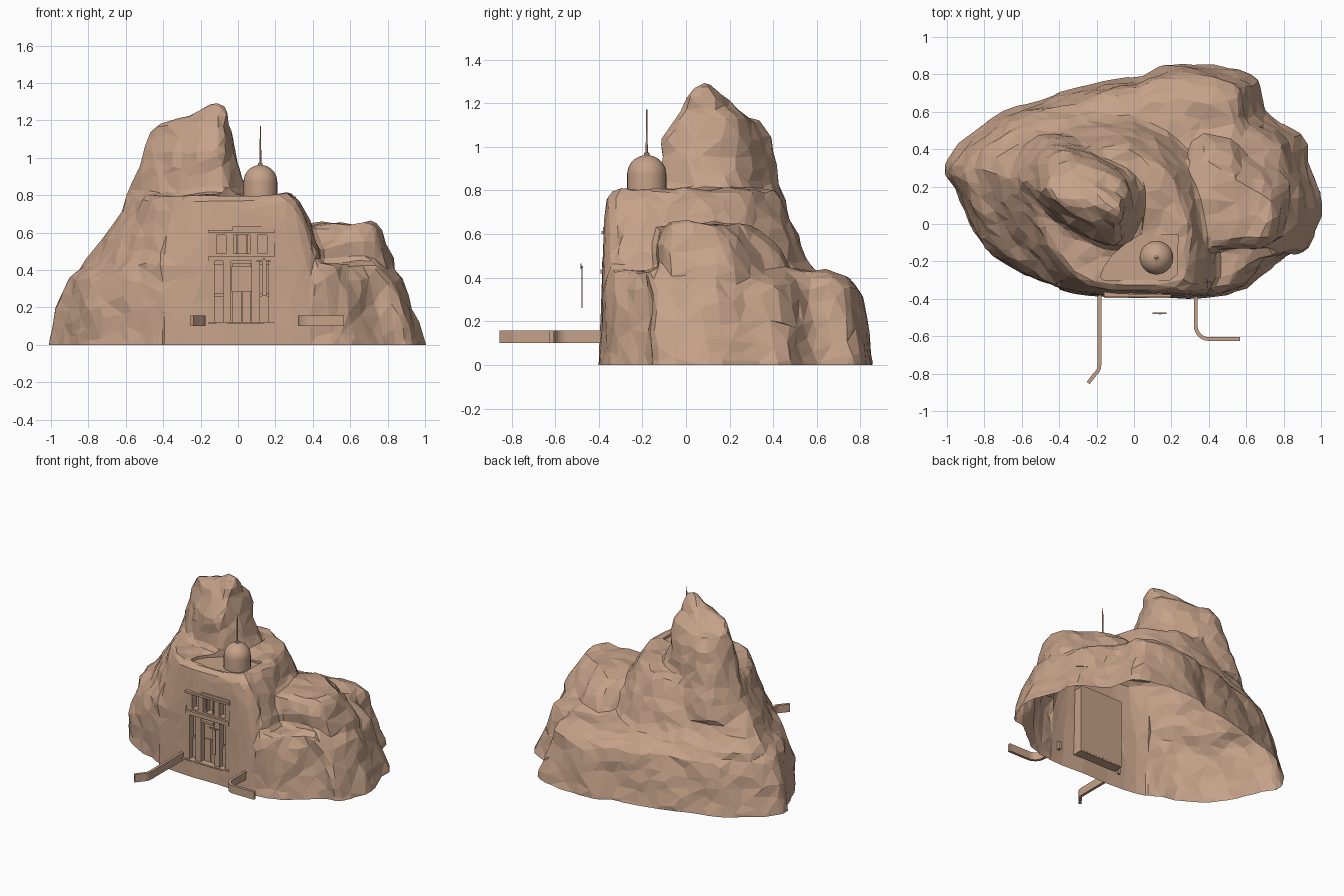
import bpy, bmesh, math
from mathutils import Vector, noise

if "Cube" in bpy.data.objects:
    bpy.data.objects.remove(bpy.data.objects["Cube"])

stone = bpy.data.materials.new("brown stone")
stone.diffuse_color = (0.56, 0.36, 0.25, 1)
stone.use_nodes = True
stone.node_tree.nodes["Principled BSDF"].inputs["Base Color"].default_value = stone.diffuse_color


def add_object(name, bm, mat=stone):
    bmesh.ops.recalc_face_normals(bm, faces=bm.faces)
    me = bpy.data.meshes.new(name)
    bm.to_mesh(me)
    bm.free()
    ob = bpy.data.objects.new(name, me)
    bpy.context.collection.objects.link(ob)
    me.materials.append(mat)
    return ob


def apply_modifiers(ob):
    dg = bpy.context.evaluated_depsgraph_get()
    me = bpy.data.meshes.new_from_object(ob.evaluated_get(dg))
    ob.modifiers.clear()
    ob.data = me


def loft(bm, rings):
    loops = [[bm.verts.new(p) for p in r] for r in rings]
    n = len(loops[0])
    for a, b in zip(loops, loops[1:]):
        for i in range(n):
            j = (i + 1) % n
            bm.faces.new((a[i], a[j], b[j], b[i]))
    bm.faces.new(loops[0][::-1])
    bm.faces.new(loops[-1])


def smooth_outline(pts, steps=3):
    out, n = [], len(pts)
    for i in range(n):
        a, b, c, d = (Vector(pts[(i + k) % n]) for k in (-1, 0, 1, 2))
        for s in range(steps):
            t = s / steps
            out.append(0.5 * (2 * b + (c - a) * t + (2 * a - 5 * b + 4 * c - d) * t * t
                              + (3 * b - a - 3 * c + d) * t ** 3))
    return out


def lump(bm, outline, levels):
    """Loft an outline, fitted at each level to (z, x0, x1, y0, y1)."""
    pts = smooth_outline(outline)
    xs, ys = [p[0] for p in pts], [p[1] for p in pts]
    ax, bx, ay, by = min(xs), max(xs), min(ys), max(ys)
    loft(bm, [[(x0 + (p[0] - ax) / (bx - ax) * (x1 - x0),
                y0 + (p[1] - ay) / (by - ay) * (y1 - y0), z) for p in pts]
              for z, x0, x1, y0, y1 in levels])


def box(bm, x0, x1, y0, y1, z0, z1):
    loft(bm, [[(x0, y0, z), (x1, y0, z), (x1, y1, z), (x0, y1, z)] for z in (z0, z1)])


# Rock: four overlapping lumps, fused and faceted
bm = bmesh.new()
skirt = [(-1, .33), (-.96, .18), (-.88, 0), (-.75, -.18), (-.5, -.31), (-.33, -.375),
         (-.1, -.395), (.15, -.395), (.38, -.4), (.6, -.345), (.72, -.25), (.82, -.17),
         (.94, -.14), (1, .1), (.95, .28), (.89, .47), (.7, .6), (.66, .77), (.55, .83),
         (.3, .86), (.13, .84), (.04, .79), (-.15, .765), (-.4, .7), (-.62, .63), (-.85, .5)]
lump(bm, skirt, [(-.1, -1.02, 1.03, -.402, .87), (0, -1, 1, -.4, .86),
                 (.2, -.965, .93, -.392, .82), (.35, -.9, .87, -.387, .79),
                 (.39, -.86, .84, -.383, .76), (.43, -.78, .79, -.375, .66)])
upper = [(-.86, .3), (-.76, .05), (-.6, -.19), (-.42, -.33), (-.2, -.38), (.1, -.385),
         (.38, -.38), (.45, -.25), (.42, .08), (.3, .38), (.05, .55), (-.2, .6),
         (-.5, .56), (-.75, .46)]
lump(bm, upper, [(.1, -.85, .45, -.38, .6), (.42, -.84, .44, -.387, .6),
                 (.5, -.76, .43, -.382, .55), (.6, -.69, .40, -.378, .51),
                 (.72, -.6, .35, -.37, .45), (.77, -.57, .32, -.362, .43),
                 (.80, -.54, .28, -.33, .41)])
peak = [(-.58, .22), (-.53, .35), (-.4, .43), (-.15, .33), (-.02, .24), (.01, .1),
        (-.03, -.04), (-.1, -.12), (-.3, -.06), (-.5, .1)]
lump(bm, peak, [(.6, -.66, .12, -.16, .5), (.78, -.6, .07, -.14, .45),
                (.84, -.58, .04, -.12, .43), (.95, -.54, 0, -.125, .415),
                (1.03, -.51, -.015, -.11, .39), (1.12, -.47, -.03, -.04, .34),
                (1.17, -.42, -.04, -.01, .24), (1.23, -.26, -.045, .005, .19),
                (1.275, -.19, -.065, .03, .14), (1.295, -.16, -.09, .06, .11)])
shoulder = [(.3, -.1), (.55, -.13), (.76, -.12), (.82, 0), (.83, .22), (.75, .34),
            (.6, .4), (.5, .5), (.3, .48)]
lump(bm, shoulder, [(.25, .3, .84, -.13, .5), (.44, .3, .83, -.13, .48),
                    (.56, .3, .79, -.14, .4), (.62, .3, .755, -.12, .33),
                    (.655, .46, .73, -.08, .25)])
rock = add_object("rock_mountain", bm)
m = rock.modifiers.new("fuse", "REMESH")
m.mode, m.voxel_size = "VOXEL", 0.022
apply_modifiers(rock)
normals = [v.normal.copy() for v in rock.data.vertices]
for v, nrm in zip(rock.data.vertices, normals):
    calm = 0.15 if v.co.y < -0.3 and -.4 < v.co.x < .4 else 1
    v.co += nrm * calm * (0.022 * noise.noise(v.co * 5) + 0.01 * noise.noise(v.co * 13))
m = rock.modifiers.new("facet", "DECIMATE")
m.ratio = 0.06
apply_modifiers(rock)

# Cutters: facade recess and the dome terrace
bm = bmesh.new()
box(bm, -.158, .195, -.5, -.315, .12, .61)
terrace = [(-.18, -.285), (-.16, -.3), (.19, -.3), (.23, -.27), (.235, -.06), (.03, -.06),
           (-.05, -.11), (-.12, -.17), (-.16, -.23)]
loft(bm, [[(x, y, z) for x, y in terrace] for z in (.785, .93)])
cutter = add_object("cutter", bm)
cutter.hide_render = True
m = rock.modifiers.new("cut", "BOOLEAN")
m.operation, m.object, m.solver = "DIFFERENCE", cutter, "EXACT"
apply_modifiers(rock)
bpy.data.objects.remove(cutter)
rock.data.materials.clear()
rock.data.materials.append(stone)

# Open the rock underneath
bm = bmesh.new()
bm.from_mesh(rock.data)
bmesh.ops.bisect_plane(bm, geom=bm.verts[:] + bm.edges[:] + bm.faces[:],
                       plane_co=(0, 0, 0), plane_no=(0, 0, 1), clear_inner=True)
for f in bm.faces:
    f.smooth = False
    f.material_index = 0
bm.to_mesh(rock.data)
bm.free()

# Facade: upper storey with windows
bm = bmesh.new()
for x0, x1 in ((-.158, -.115), (-.065, -.025), (.065, .105), (.155, .195)):
    box(bm, x0, x1, -.37, -.316, .475, .6)
for x in (-.008, .046):
    box(bm, x - .004, x + .004, -.355, -.316, .485, .59)
box(bm, -.158, .195, -.368, -.316, .588, .6)
box(bm, -.158, .195, -.368, -.316, .475, .487)
add_object("facade_upper_windows", bm)

# Facade: cornice and band
bm = bmesh.new()
box(bm, -.16, .197, -.388, -.316, .6, .615)
box(bm, -.03, .197, -.38, -.36, .615, .632)
box(bm, -.158, .195, -.386, -.316, .447, .475)
add_object("facade_cornices", bm)

# Facade: columns and side panels, mirrored
bm = bmesh.new()
mid = 0.0185
for s in (-1, 1):
    for a, b, y, z0, z1 in ((.145, .176, -.383, .12, .447), (.098, .145, -.345, .12, .262),
                            (.098, .145, -.335, .275, .43), (.055, .098, -.378, .12, .447)):
        x0, x1 = sorted((mid + s * a, mid + s * b))
        box(bm, x0, x1, y, -.316, z0, z1)
add_object("facade_columns", bm)

# Double door, lintel and sill
bm = bmesh.new()
box(bm, -.03, .0185, -.345, -.316, .12, .285)
box(bm, .0215, .07, -.345, -.316, .12, .285)
box(bm, -.035, .072, -.335, -.316, .285, .42)
box(bm, -.03, .07, -.392, -.33, .42, .437)
box(bm, -.158, .195, -.396, -.316, .112, .122)
add_object("facade_door", bm)

# Dome turret: turned profile
bm = bmesh.new()
prof = [(.09, .76), (.09, .872)] + [(.09 * math.cos(a), .872 + .09 * math.sin(a))
                                    for a in (math.pi / 2 * k / 9 for k in range(1, 9))]
prof += [(.012, .962), (.012, .972), (.005, .974), (.003, 1.17)]
N = 32
loft(bm, [[(.12 + r * math.cos(2 * math.pi * i / N), -.18 + r * math.sin(2 * math.pi * i / N), z)
           for i in range(N)] for r, z in prof])
dome = add_object("dome_turret_and_mast", bm)
bpy.context.view_layer.objects.active = dome
dome.select_set(True)
bpy.ops.object.shade_smooth_by_angle(angle=math.radians(35))


# Low curved walls in front
def wall(name, path, half=.01):
    pts = [Vector(p) for p in path]
    left, right = [], []
    for i, p in enumerate(pts):
        d = (pts[min(i + 1, len(pts) - 1)] - pts[max(i - 1, 0)]).normalized()
        n = Vector((-d.y, d.x)) * half
        left.append(p + n)
        right.append(p - n)
    bm = bmesh.new()
    loft(bm, [[(p.x, p.y, z) for p in left + right[::-1]] for z in (.1, .157)])
    add_object(name, bm)


def arc(cx, cy, r, a0, a1, n=6):
    return [(cx + r * math.cos(math.radians(a0 + (a1 - a0) * k / n)),
             cy + r * math.sin(math.radians(a0 + (a1 - a0) * k / n))) for k in range(n + 1)]


wall("left_wall", [(-.185, -.37)] + arc(-.245, -.755, .06, 0, -52) + [(-.245, -.85)])
wall("right_wall", [(.33, -.37)] + arc(.4, -.545, .07, 180, 270) + [(.567, -.615)])

# Thin hanging banner with its bar
bm = bmesh.new()
box(bm, .127, .153, -.479, -.475, .26, .45)
box(bm, .1, .173, -.481, -.473, .446, .454)
box(bm, .135, .145, -.483, -.479, .44, .465)
add_object("hanging_banner", bm)
